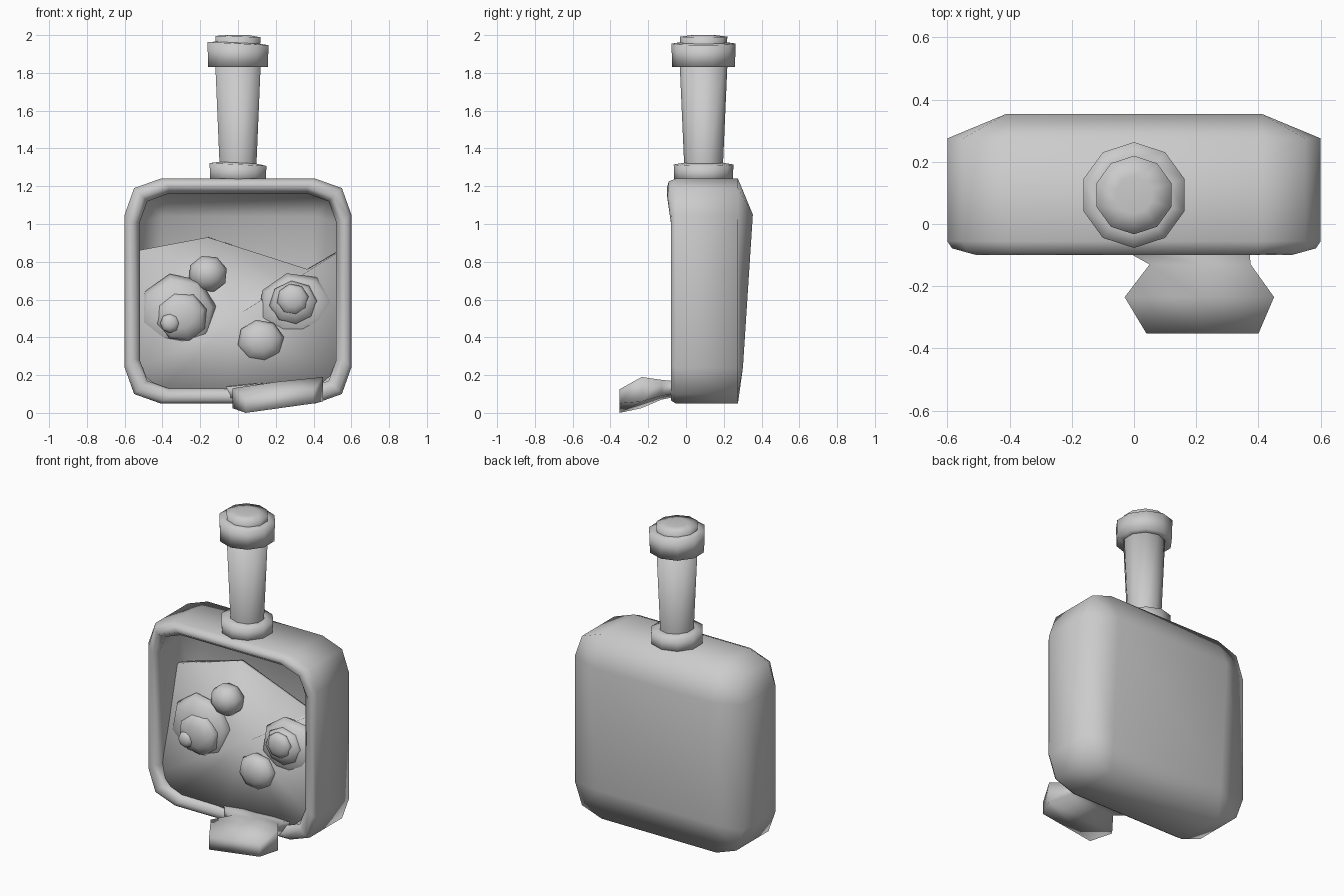
import bpy, bmesh
from math import sin, cos, pi
from mathutils import Vector

if "Cube" in bpy.data.objects:
    bpy.data.objects.remove(bpy.data.objects["Cube"])


def finish(name, bm, smooth=True):
    bmesh.ops.remove_doubles(bm, verts=bm.verts, dist=1e-4)
    bmesh.ops.recalc_face_normals(bm, faces=bm.faces)
    me = bpy.data.meshes.new(name)
    bm.to_mesh(me)
    bm.free()
    for p in me.polygons:
        p.use_smooth = smooth
    ob = bpy.data.objects.new(name, me)
    bpy.context.collection.objects.link(ob)
    return ob


def loft(name, rings):
    """Skin a list of equal-length point rings and cap both ends."""
    bm = bmesh.new()
    vs = [[bm.verts.new(p) for p in r] for r in rings]
    n = len(vs[0])
    for a, b in zip(vs, vs[1:]):
        for i in range(n):
            j = (i + 1) % n
            bm.faces.new((a[i], a[j], b[j], b[i]))
    bm.faces.new(vs[0])
    bm.faces.new(vs[-1])
    return finish(name, bm)


def outline(d, y, c=0.19, k=0.05):
    """Chamfered square, inset by d; y is a number or a function of z."""
    hw, hz, zc = 0.6 - d, 0.595 - d, 0.645
    pts = []
    for sx, sz, rev in ((1, -1, 0), (1, 1, 1), (-1, 1, 0), (-1, -1, 1)):
        q = [(hw - c, hz), (hw - k, hz - k), (hw, hz - c)]
        for x, z in (q[::-1] if rev else q):
            z = zc + sz * z
            pts.append((sx * x, y(z) if callable(y) else y, z))
    return pts


# Hollow square bottle body with rounded rim
loft("bottle_body", [
    outline(0.19, lambda z: 0.30 + 0.065 * (z - 0.22), 0, 0),
    outline(0.0, 0.275),
    outline(0.0, -0.055),
    outline(0.015, lambda z: -0.092 if z > 1.1 else -0.078),
    outline(0.045, lambda z: -0.10 if z > 1.1 else -0.08),
    outline(0.08, -0.055, 0.15, 0.04),
    outline(0.07, 0.0, 0.16, 0.04),
    outline(0.07, 0.18, 0.16, 0.04),
    outline(0.20, lambda z: 0.26 + 0.05 * (z - 0.22), 0, 0),
])


# Neck, rings and stopper: ten-sided tapering tubes
def tube(name, profile, tilt=0.0):
    rings = []
    for r, z, t in profile:
        a = [pi / 2 + 2 * pi * i / 10 for i in range(10)]
        rings.append([(r * cos(v), 0.093 + r * sin(v), z - t * r * cos(v)) for v in a])
    loft(name, rings)


tube("neck_base_ring", [(0.155, 1.22, 0), (0.158, 1.315, 0.05), (0.10, 1.325, 0.05)])
tube("neck", [(0.10, 1.25, 0), (0.103, 1.32, 0), (0.127, 1.86, 0)])
tube("neck_top_ring", [(0.11, 1.83, 0), (0.166, 1.83, 0), (0.17, 1.955, 0.05), (0.12, 1.96, 0.05)])
tube("stopper", [(0.12, 1.90, 0), (0.126, 1.992, 0.03), (0.06, 2.0, 0)])

# Liquid: a surface leaning back from the lower rim to the rear wall
edge = [(-0.53, 0.14, 0.86), (-0.16, 0.255, 0.93), (0.37, 0.22, 0.76), (0.53, 0.14, 0.85),
        (0.53, 0.04, 0.5), (0.53, -0.03, 0.23), (0.40, -0.05, 0.12), (-0.05, -0.06, 0.12),
        (-0.41, -0.05, 0.12), (-0.53, -0.03, 0.23), (-0.53, 0.05, 0.5)]
bm = bmesh.new()
front = [bm.verts.new(p) for p in edge]
back = [bm.verts.new((x * 0.98, max(y, 0.17) + 0.02, z)) for x, y, z in edge]
mid = bm.verts.new((0.0, 0.08, 0.52))
for i in range(len(edge)):
    j = (i + 1) % len(edge)
    bm.faces.new((front[i], front[j], mid))
    bm.faces.new((front[i], back[i], back[j], front[j]))
bm.faces.new(back)
finish("liquid", bm)


# Spilled tongue: box sections (y, x0, x1, top left/right z, bottom left/right z)
spill = [(0.02, -0.12, 0.44, 0.14, 0.13, 0.10, 0.10),
         (-0.08, -0.04, 0.37, 0.14, 0.17, 0.08, 0.10),
         (-0.13, 0.05, 0.375, 0.14, 0.175, 0.07, 0.09),
         (-0.235, -0.03, 0.45, 0.13, 0.19, 0.025, 0.06),
         (-0.352, 0.04, 0.40, 0.08, 0.125, 0.0, 0.05)]
loft("spilled_liquid", [[(x0, y, tl), ((x0 + x1) / 2, y, (tl + tr) / 2 + 0.005), (x1, y, tr),
                         (x1, y, br), (x0, y, bl)] for y, x0, x1, tl, tr, bl, br in spill])


# Eyes and bubbles: low-poly balls facing forward
def ball(name, x, y, z, rx, ry, rz, turn=0.0):
    bm = bmesh.new()
    bmesh.ops.create_uvsphere(bm, u_segments=8, v_segments=6, radius=1)
    for v in bm.verts:
        a, b, c = v.co
        p, q = a * cos(turn) - b * sin(turn), a * sin(turn) + b * cos(turn)
        v.co = Vector((x + rx * p, y - ry * c, z + rz * q))
    finish(name, bm)


ball("left_eye", -0.32, 0.09, 0.52, 0.21, 0.09, 0.22, 0.2)
ball("left_iris", -0.30, 0.03, 0.51, 0.14, 0.06, 0.135, 0.3)
ball("left_pupil", -0.36, -0.015, 0.475, 0.052, 0.03, 0.052)
ball("right_eye", 0.31, 0.11, 0.55, 0.21, 0.09, 0.195, 0.25)
ball("right_iris", 0.295, 0.05, 0.58, 0.13, 0.06, 0.12, 0.1)
ball("right_pupil", 0.29, 0.01, 0.6, 0.085, 0.04, 0.085, 0.2)
ball("upper_bubble", -0.16, 0.12, 0.735, 0.105, 0.09, 0.1, 0.3)
ball("lower_bubble", 0.12, 0.03, 0.38, 0.125, 0.07, 0.115, 0.2)
